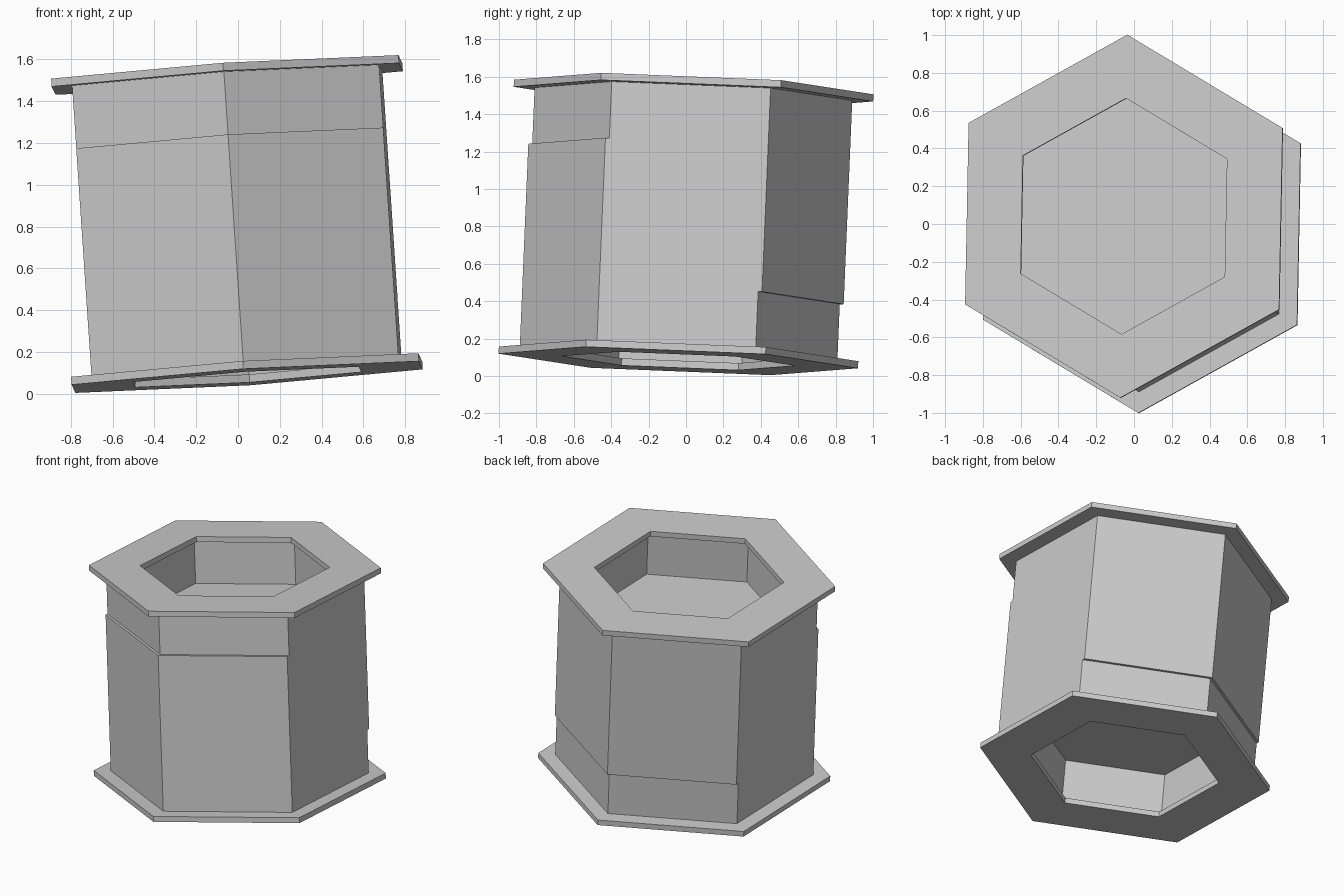
import bpy, bmesh, math
from mathutils import Matrix, Vector

if "Cube" in bpy.data.objects:
    bpy.data.objects.remove(bpy.data.objects["Cube"])

H = 0.735        # half length along the leaning axis
T = 0.038        # flange thickness
SHIFT = 0.0105   # sideways offset of each half
SPIN = math.radians(-1.1)

# Leaning frame shared by all parts
axis = Vector((-0.067, 0.042, 1)).normalized()
xdir = Vector((math.cos(SPIN), math.sin(SPIN), 0))
xdir = (xdir - axis * xdir.dot(axis)).normalized()
ydir = axis.cross(xdir)
lean = Matrix((xdir, ydir, axis)).transposed().to_4x4()
lean = Matrix.Translation((-0.005, 0, 0.8125)) @ lean


def hex_part(name, profile, matrix, closed):
    """Sweep an (r, z) profile round six sides; r = 0 ends become caps."""
    bm = bmesh.new()
    rings = []
    for r, z in profile:
        rings.append([bm.verts.new((r * math.cos(math.radians(30 + 60 * i)),
                                    r * math.sin(math.radians(30 + 60 * i)), z))
                      for i in range(6)])
    count = len(rings)
    for k in range(count if closed else count - 1):
        a, b = rings[k], rings[(k + 1) % count]
        for i in range(6):
            j = (i + 1) % 6
            bm.faces.new((a[i], a[j], b[j], b[i]))
    if not closed:
        bm.faces.new(rings[0])
        bm.faces.new(rings[-1])
    bmesh.ops.recalc_face_normals(bm, faces=bm.faces[:])
    bm.transform(matrix)
    mesh = bpy.data.meshes.new(name)
    bm.to_mesh(mesh)
    bm.free()
    obj = bpy.data.objects.new(name, mesh)
    bpy.context.collection.objects.link(obj)
    return obj


# Flat rim with a hexagonal opening, and a cup whose end stops inside the other half
flange = [(0.625, H), (0.962, H), (0.962, H - T), (0.625, H - T)]
END = -(H - 0.34)
cup = [(0.66, END + 0.06), (0.66, H - T), (0.85, H - T), (0.85, END)]

# The lower half is the upper half turned over about x
for half, turn in (("upper", 0), ("lower", math.pi)):
    place = lean @ Matrix.Rotation(turn, 4, 'X') @ Matrix.Translation((0, SHIFT, 0))
    hex_part(half + "_flange", flange, place, True)
    hex_part(half + "_body", cup, place, False)
